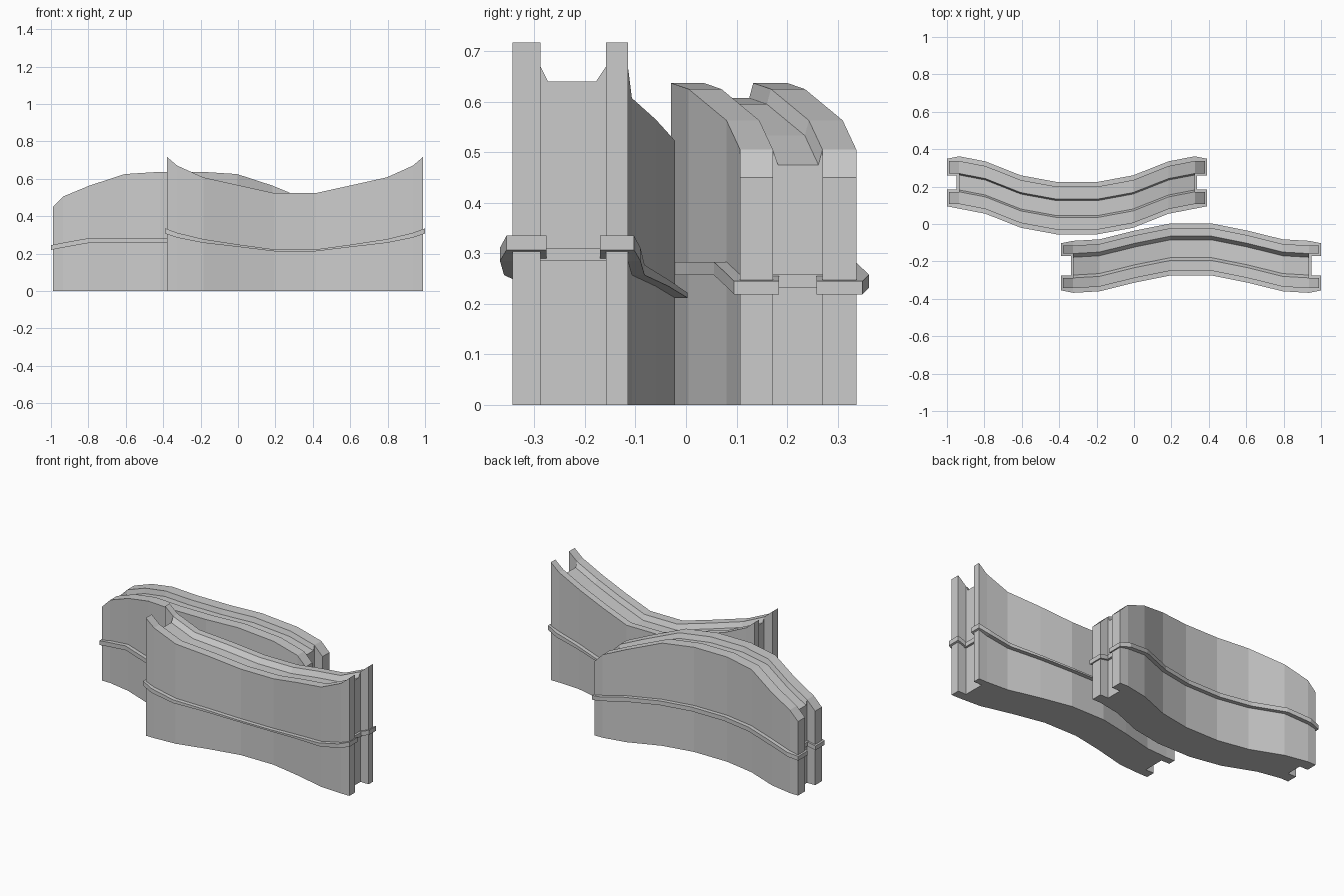
import bpy
import bmesh

old = bpy.data.objects.get("Cube")
if old:
    bpy.data.objects.remove(old, do_unlink=True)

stone = bpy.data.materials.new("plain_grey")
stone.use_nodes = True
grey = (0.6, 0.6, 0.6, 1)
stone.diffuse_color = grey
stone.node_tree.nodes["Principled BSDF"].inputs["Base Color"].default_value = grey

# Distances of the cross-sections from the middle of each wall
STATIONS = [0.11, 0.30, 0.49, 0.63, 0.685]
NOTCH = 0.63


def loft(bm, sections, cap_start=True):
    """Skin a list of closed sections of equal length."""
    rings = [[bm.verts.new(p) for p in s] for s in sections]
    for a, b in zip(rings, rings[1:]):
        for i in range(len(a)):
            j = (i + 1) % len(a)
            bm.faces.new((a[i], a[j], b[j], b[i]))
    if cap_start:
        bm.faces.new(rings[0])
    bm.faces.new(rings[-1])


def finish(bm, name):
    bmesh.ops.recalc_face_normals(bm, faces=bm.faces)
    mesh = bpy.data.meshes.new(name)
    bm.to_mesh(mesh)
    bm.free()
    mesh.materials.append(stone)
    obj = bpy.data.objects.new(name, mesh)
    bpy.context.scene.collection.objects.link(obj)


def box_section(x, y0, y1, z0, z1):
    return [(x, y0, z0), (x, y1, z0), (x, y1, z1), (x, y0, z1)]


def build_wall(name, cx, front, back, lip_front, floor_front, floor_back,
               lip_back, shift, top, band_low, band_high, depth=0.03):
    # Main body: a grooved top swept along the bent path
    def body(sign, i, s):
        x, d, z = cx + sign * s, shift[i], top[i]
        profile = [(front, 0), (back, 0), (back, z), (lip_back, z),
                   (floor_back, z - depth), (floor_front, z - depth),
                   (lip_front, z), (front, z)]
        return [(x, y + d, h) for y, h in profile]

    main = list(enumerate(STATIONS[:4]))
    bm = bmesh.new()
    loft(bm, [body(-1, i, s) for i, s in reversed(main)]
         + [body(1, i, s) for i, s in main])
    # Two prongs at each end, leaving a full-height notch between
    for sign in (-1, 1):
        for y0, y1 in ((front, lip_front), (lip_back, back)):
            loft(bm, [box_section(cx + sign * STATIONS[i], y0 + shift[i],
                                  y1 + shift[i], 0, top[i]) for i in (3, 4)],
                 cap_start=False)
    finish(bm, name)

    # Moulding that follows the wall on all sides
    out, end = 0.025, 0.012

    def band(sign, i, s):
        return box_section(cx + sign * s, front - out + shift[i],
                           back + out + shift[i], band_low[i], band_high[i])

    bm = bmesh.new()
    loft(bm, [band(-1, i, s) for i, s in reversed(main)]
         + [band(1, i, s) for i, s in main])
    for sign in (-1, 1):
        d, low, high = shift[3], band_low[3], band_high[3]
        # strip inside the notch
        loft(bm, [box_section(cx + sign * s, lip_front + d, lip_back + d, low, high)
                  for s in (NOTCH - 0.02, NOTCH + 0.013)])
        # collars around the prongs
        for y0, y1, f, b in ((front, lip_front, out, end),
                             (lip_back, back, end, out)):
            loft(bm, [box_section(cx + sign * s, y0 - min(f, w) + shift[i],
                                  y1 + min(b, w) + shift[i],
                                  band_low[i], band_high[i])
                      for i, s, w in ((3, NOTCH, out), (4, 0.695, end))],
                 cap_start=False)
    finish(bm, name + "_moulding")


# Front wall, dipping in the middle
build_wall("front_wall", 0.305, -0.25, -0.022, -0.195, -0.18, -0.085, -0.065,
           shift=[0, -0.038, -0.085, -0.093, -0.093],
           top=[0.523, 0.565, 0.607, 0.67, 0.717],
           band_low=[0.212, 0.235, 0.257, 0.285, 0.307],
           band_high=[0.222, 0.248, 0.277, 0.311, 0.335])

# Back wall, arching up in the middle
build_wall("back_wall", -0.305, -0.03, 0.2, 0.035, 0.045, 0.125, 0.133,
           shift=[0, 0.035, 0.11, 0.137, 0.137],
           top=[0.637, 0.625, 0.563, 0.505, 0.45],
           band_low=[0.257, 0.257, 0.257, 0.232, 0.219],
           band_high=[0.283, 0.283, 0.283, 0.258, 0.245])
